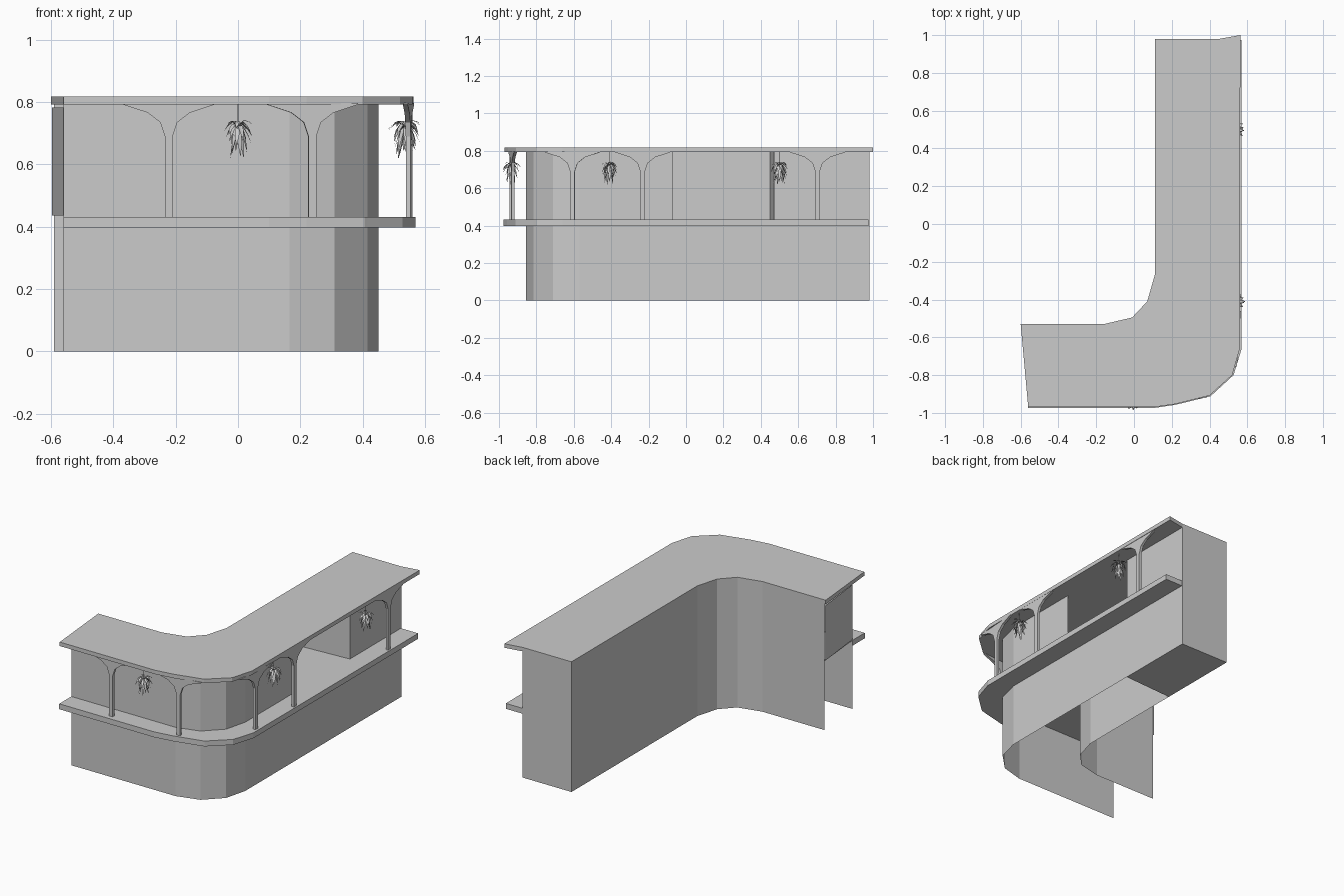
import bpy, bmesh, math, random
from mathutils import Matrix, Vector

if "Cube" in bpy.data.objects:
    bpy.data.objects.remove(bpy.data.objects["Cube"])

random.seed(4)


def finish(name, bm):
    me = bpy.data.meshes.new(name)
    bm.to_mesh(me)
    bm.free()
    ob = bpy.data.objects.new(name, me)
    bpy.context.collection.objects.link(ob)
    return ob


def slab(name, outline, z0, z1):
    """Closed prism from a plan outline."""
    bm = bmesh.new()
    f = bm.faces.new([bm.verts.new((x, y, z0)) for x, y in outline])
    r = bmesh.ops.extrude_face_region(bm, geom=[f], use_keep_orig=True)
    bmesh.ops.translate(bm, vec=(0, 0, z1 - z0),
                        verts=[v for v in r["geom"] if isinstance(v, bmesh.types.BMVert)])
    bmesh.ops.recalc_face_normals(bm, faces=bm.faces)
    return finish(name, bm)


def wall(name, path, z0, z1):
    """Single-sheet wall along a plan path; the outside lies right of the path."""
    bm = bmesh.new()
    lo = [bm.verts.new((x, y, z0)) for x, y in path]
    hi = [bm.verts.new((x, y, z1)) for x, y in path]
    for i in range(len(path) - 1):
        bm.faces.new((lo[i], lo[i + 1], hi[i + 1], hi[i]))
    return finish(name, bm)


def plane(name, outline, z):
    bm = bmesh.new()
    bm.faces.new([bm.verts.new((x, y, z)) for x, y in outline])
    return finish(name, bm)


# Plan curves shared by the parts
outer_edge = [(-.56, -.97), (.1, -.97), (.22, -.953), (.4, -.908), (.52, -.80), (.56, -.66)]
outer_wall = [(-.56, -.855), (.165, -.855), (.31, -.815), (.415, -.71), (.45, -.57)]
inner_wall = [(.11, .98), (.11, -.27), (.07, -.41), (-.01, -.495), (-.16, -.53), (-.59, -.53)]

# Roof slab
slab("roof", outer_edge + [(.563, 1.0), (.45, .98)] + inner_wall[:-1] + [(-.6, -.53)], .793, .818)

# Balcony slab wrapping the outside of the walls
rim = [(-.56, -.975), (.1, -.975), (.22, -.957), (.405, -.912), (.527, -.80), (.57, -.66), (.57, .975)]
slab("balcony", rim + [(.45, .975)] + outer_wall[::-1], .398, .432)

# Walls
wall("lower_outer_wall", outer_wall + [(.45, .98)], 0, .432)
wall("upper_outer_wall", outer_wall + [(.45, -.07)], .432, .793)
wall("inner_wall", inner_wall, 0, .793)
wall("left_end_panel", [(-.597, -.53), (-.56, -.855)], .437, .782)

# Solid end block beside the open terrace
slab("end_block", [(.11, .45), (.45, .47), (.45, .98), (.11, .98)], 0, .793)

# Upper storey floor
plane("upper_floor", outer_wall + [(.45, .47), (.11, .45)] + inner_wall[1:], .431)

# Arcade columns with curved spandrels
half = [(.0125, .43), (.0125, .69), (.0275, .735), (.0675, .766), (.147, .792), (.147, .797)]


def arch_column(name, x, y, angle):
    bm = bmesh.new()
    t = .008
    pts = half + [(-a, z) for a, z in reversed(half)]
    f = bm.faces.new([bm.verts.new((a, -t, z)) for a, z in pts])
    r = bmesh.ops.extrude_face_region(bm, geom=[f], use_keep_orig=True)
    bmesh.ops.translate(bm, vec=(0, 2 * t, 0),
                        verts=[v for v in r["geom"] if isinstance(v, bmesh.types.BMVert)])
    bmesh.ops.recalc_face_normals(bm, faces=bm.faces)
    ob = finish(name, bm)
    ob.location = (x, y, 0)
    ob.rotation_euler.z = math.radians(angle)


for i, (x, y, a) in enumerate([(-.222, -.937, 0), (.238, -.927, 6), (.547, -.607, 86),
                               (.552, -.232, 90), (.552, .703, 90)]):
    arch_column(f"arch_column_{i + 1}", x, y, a)


# Hanging plants: drooping leaf blades on a thin stem
def hanging_plant(name, x, y):
    bm = bmesh.new()
    n = 26
    for i in range(n):
        ang = i * 2.4 + random.uniform(-.2, .2)
        lift = 1 - i / n
        reach = random.uniform(.045, .064) * (.45 + .55 * lift)
        drop = .035 + .075 * (1 - lift)
        out = Vector((math.cos(ang), math.sin(ang), 0))
        side = Vector((-out.y, out.x, 0))
        rows = []
        for s, w in ((0, .003), (.4, .008), (.75, .007), (1, .0008)):
            z = .725 + .08 * lift * s * (1 - s * .55) - drop * s ** 1.6
            p = out * reach * s + Vector((x, y, z))
            rows.append([bm.verts.new(p - side * w), bm.verts.new(p - Vector((0, 0, .003 * (1 - s)))),
                         bm.verts.new(p + side * w)])
        for r0, r1 in zip(rows, rows[1:]):
            for k in (0, 1):
                bm.faces.new((r0[k], r0[k + 1], r1[k + 1], r1[k]))
    bmesh.ops.create_cone(bm, cap_ends=True, segments=5, radius1=.0015, radius2=.0015, depth=.075,
                          matrix=Matrix.Translation((x, y, .757)))
    finish(name, bm)


for i, (x, y) in enumerate([(0, -.935), (.537, -.41), (.537, .5)]):
    hanging_plant(f"hanging_plant_{i + 1}", x, y)
